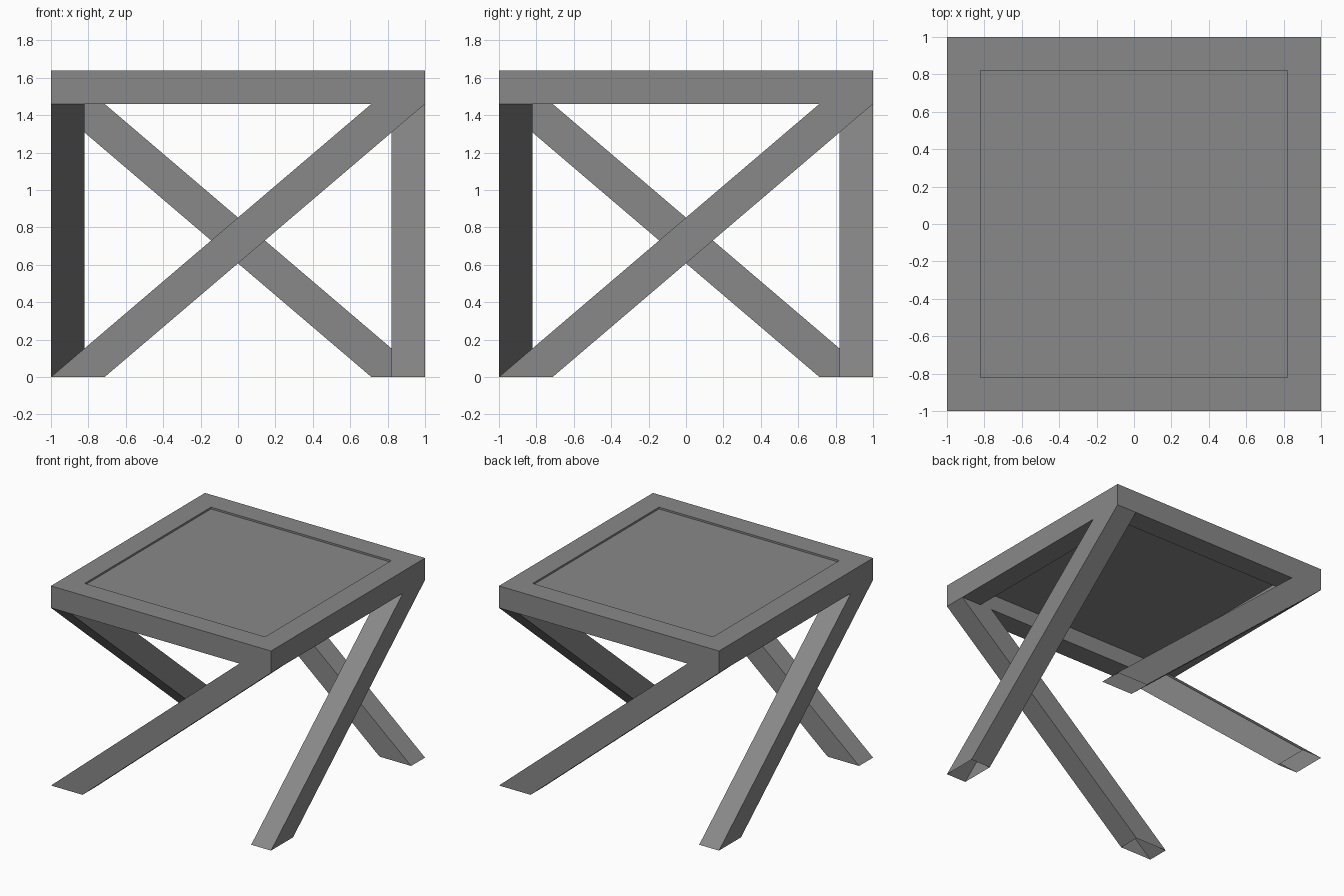
import bpy, bmesh
from math import pi
from mathutils import Matrix

cube = bpy.data.objects.get("Cube")
if cube:
    bpy.data.objects.remove(cube, do_unlink=True)

HALF = 1.0        # half the side of the square top
BAR = 0.18        # width of every bar
UNDER = 1.46      # underside of the frame
TOP = 1.64        # upper face of the frame
FOOT = 0.287      # length of a leg's slanted cut

grey = bpy.data.materials.new("grey")
grey.use_nodes = True
colour = (0.25, 0.25, 0.25, 1)
grey.diffuse_color = colour
grey.node_tree.nodes["Principled BSDF"].inputs["Base Color"].default_value = colour


def make_object(name, bm):
    bmesh.ops.recalc_face_normals(bm, faces=bm.faces)
    mesh = bpy.data.meshes.new(name)
    bm.to_mesh(mesh)
    bm.free()
    mesh.materials.append(grey)
    obj = bpy.data.objects.new(name, mesh)
    bpy.context.collection.objects.link(obj)
    return obj


def bridge(bm, a, b):
    """Join two rings of four vertices with side faces."""
    for i in range(4):
        j = (i + 1) % 4
        bm.faces.new((a[i], a[j], b[j], b[i]))


def square(bm, r, z):
    return [bm.verts.new((x * r, y * r, z))
            for x, y in ((-1, -1), (1, -1), (1, 1), (-1, 1))]


# Frame: rectangular section carried round the square
bm = bmesh.new()
inner = HALF - BAR
rings = [square(bm, r, z) for r, z in
         ((HALF, UNDER), (HALF, TOP), (inner, TOP), (inner, UNDER))]
for i in range(4):
    bridge(bm, rings[i], rings[(i + 1) % 4])
make_object("top_frame", bm)

# Panel: thin board set just below the frame's upper face
bm = bmesh.new()
low, high = square(bm, inner, 1.59), square(bm, inner, TOP - 0.015)
bridge(bm, low, high)
bm.faces.new(low)
bm.faces.new(high)
make_object("top_panel", bm)

# Legs: hollow slanted bars, open at the foot, one along each side
for k, side in enumerate(("front", "left", "back", "right")):
    bm = bmesh.new()
    ends = []
    for x, z in ((-HALF, 0), (HALF - FOOT, UNDER)):
        ends.append([bm.verts.new(p) for p in (
            (x, -HALF, z), (x + FOOT, -HALF, z),
            (x + FOOT, -inner, z), (x, -inner, z))])
    bridge(bm, *ends)
    bm.transform(Matrix.Rotation(k * pi / 2, 4, "Z"))
    make_object(side + "_leg", bm)
